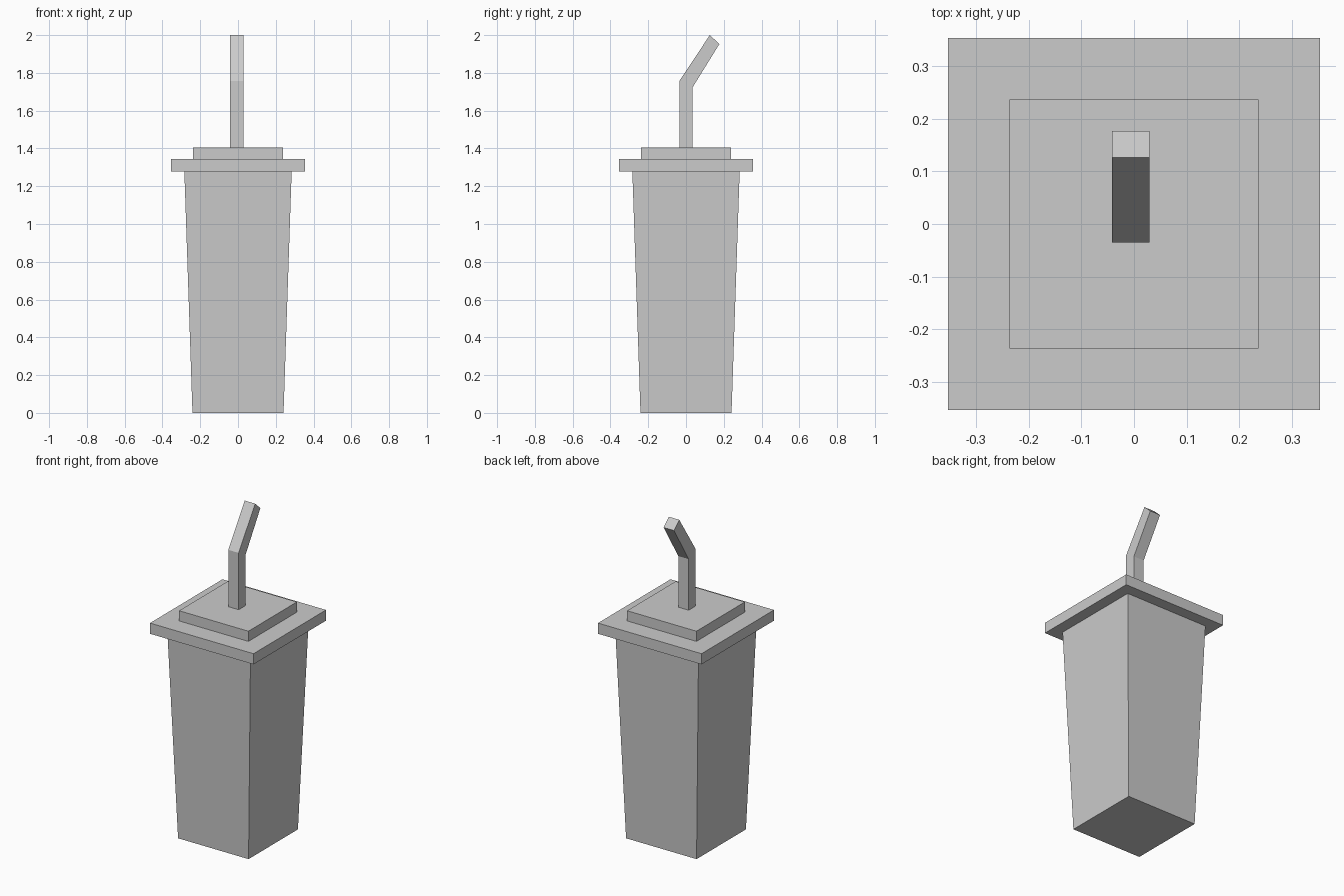
import bpy, bmesh

if "Cube" in bpy.data.objects:
    bpy.data.objects.remove(bpy.data.objects["Cube"])


def loft(name, rings):
    """Skin a closed solid through four-cornered rings."""
    bm = bmesh.new()
    loops = [[bm.verts.new(co) for co in ring] for ring in rings]
    for a, b in zip(loops, loops[1:]):
        for i in range(4):
            j = (i + 1) % 4
            bm.faces.new((a[i], a[j], b[j], b[i]))
    bm.faces.new(loops[0][::-1])
    bm.faces.new(loops[-1])
    bmesh.ops.recalc_face_normals(bm, faces=bm.faces)
    mesh = bpy.data.meshes.new(name)
    bm.to_mesh(mesh)
    bm.free()
    obj = bpy.data.objects.new(name, mesh)
    bpy.context.collection.objects.link(obj)
    return obj


def square(half, z):
    return [(-half, -half, z), (half, -half, z), (half, half, z), (-half, half, z)]


def straw_ring(y_front, z_front, y_back, z_back):
    x0, x1 = -0.042, 0.029
    return [(x0, y_front, z_front), (x1, y_front, z_front),
            (x1, y_back, z_back), (x0, y_back, z_back)]


# Tapered cup body
loft("cup", [square(0.241, 0), square(0.284, 1.277)])

# Two-step lid
loft("lid_rim", [square(0.354, 1.277), square(0.354, 1.343)])
loft("lid_top", [square(0.237, 1.343), square(0.237, 1.406)])

# Bent straw: base, mitred bend, tip
loft("straw", [straw_ring(-0.035, 1.406, 0.034, 1.406),
               straw_ring(-0.035, 1.757, 0.034, 1.722),
               straw_ring(0.126, 2.0, 0.177, 1.953)])
